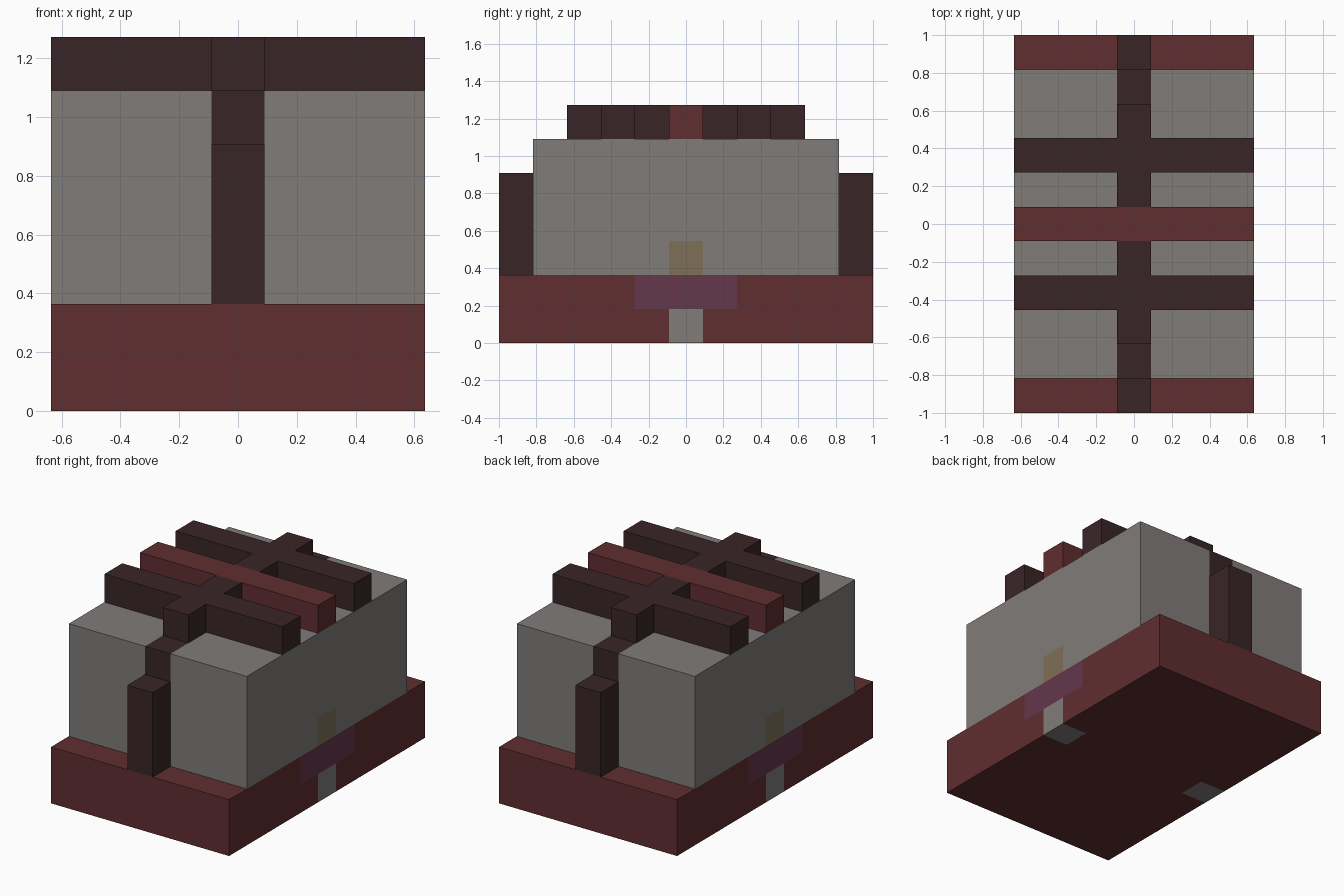
import bpy
import bmesh
from mathutils import Vector

U = 2 / 11  # one block

cube = bpy.data.objects.get("Cube")
if cube:
    bpy.data.objects.remove(cube, do_unlink=True)


def make_material(name, rgb):
    mat = bpy.data.materials.new(name)
    mat.use_nodes = True
    linear = [((c / 255 + 0.055) / 1.055) ** 2.4 for c in rgb]
    mat.diffuse_color = (*linear, 1)
    mat.node_tree.nodes["Principled BSDF"].inputs["Base Color"].default_value = (*linear, 1)
    return mat


RED = make_material("brick red", (96, 46, 48))
DARK = make_material("dark brown", (57, 37, 38))
GREY = make_material("stone grey", (128, 124, 122))
PURPLE = make_material("plum purple", (101, 55, 76))
OCHRE = make_material("dull ochre", (127, 112, 88))


def block(name, low, high, mats, cuts=(), rule=None):
    """Box between two corners in block units, cut on planes and coloured by face centre."""
    low, high = Vector(low), Vector(high)
    bm = bmesh.new()
    bmesh.ops.create_cube(bm, size=1)
    for v in bm.verts:
        v.co = [(low[i] + high[i]) / 2 + v.co[i] * (high[i] - low[i]) for i in range(3)]
    for axis, values in cuts:
        for value in values:
            normal = Vector([float(i == axis) for i in range(3)])
            bmesh.ops.bisect_plane(bm, geom=bm.verts[:] + bm.edges[:] + bm.faces[:],
                                   plane_co=normal * value, plane_no=normal)
    if rule:
        for f in bm.faces:
            f.material_index = rule(f.calc_center_median(), f.normal)
    bmesh.ops.scale(bm, vec=(U, U, U), verts=bm.verts)
    mesh = bpy.data.meshes.new(name)
    bm.to_mesh(mesh)
    bm.free()
    for mat in mats:
        mesh.materials.append(mat)
    obj = bpy.data.objects.new(name, mesh)
    bpy.context.collection.objects.link(obj)


# Base with a plum band and a grey foot on each long side
def base_rule(c, n):
    if abs(c.x) > 2.5 and abs(n.y) < 0.5 and n.z < 0.5:
        if c.z < 1 and abs(c.y) < 0.5:
            return 1
        if c.z > 1 and abs(c.y) < 1.5:
            return 2
    return 0


block("base", (-3.5, -5.5, 0), (3.5, 5.5, 2), [RED, GREY, PURPLE],
      [(0, (-2.5, 2.5)), (1, (-1.5, -0.5, 0.5, 1.5)), (2, (1,))], base_rule)


# Stone body with dark corner blocks front and back, and ochre side spots
def body_rule(c, n):
    if abs(c.x) < 0.5 and c.z > 5 and abs(c.y) > 3.5:
        return 1
    if abs(n.x) > 0.5 and c.z < 3 and abs(c.y) < 0.5:
        return 2
    return 0


block("body", (-3.5, -4.5, 2), (3.5, 4.5, 6), [GREY, DARK, OCHRE],
      [(0, (-0.5, 0.5)), (1, (-3.5, -0.5, 0.5, 3.5)), (2, (3, 5))], body_rule)

# Red crossbar over the middle
block("middle_crossbar", (-3.5, -0.5, 6), (3.5, 0.5, 7), [RED])

# Posts, spine pieces and dark crossbars at both ends
for side, s in (("front", -1), ("back", 1)):
    def part(name, x, near, far, z0, z1):
        y0, y1 = sorted((s * near, s * far))
        block(f"{side}_{name}", (-x, y0, z0), (x, y1, z1), [DARK])

    part("post", 0.5, 4.5, 5.5, 2, 5)
    part("crossbar", 3.5, 1.5, 2.5, 6, 7)
    part("inner_spine", 0.5, 0.5, 1.5, 6, 7)
    part("outer_spine", 0.5, 2.5, 3.5, 6, 7)
